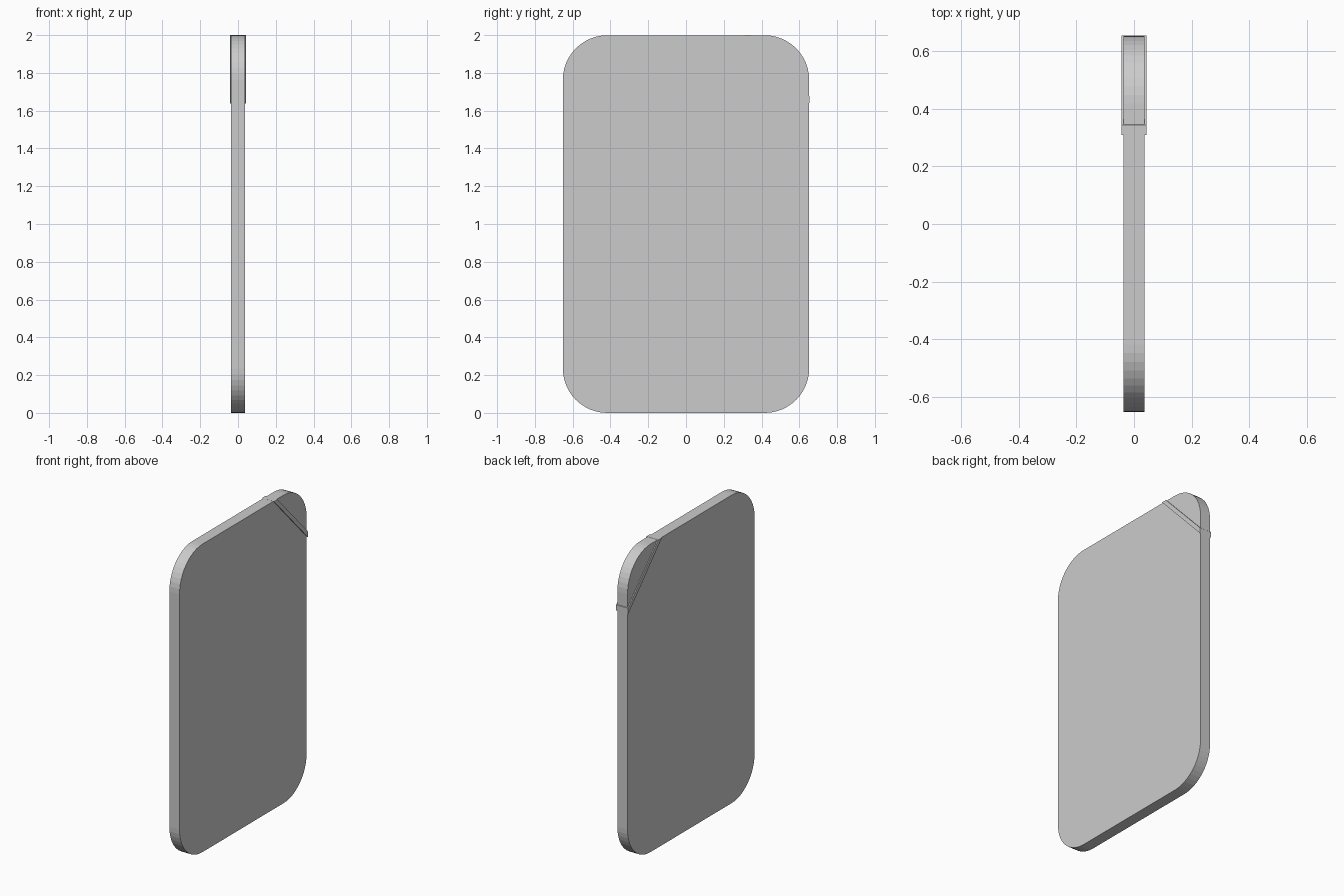
import bpy, bmesh, math

if "Cube" in bpy.data.objects:
    bpy.data.objects.remove(bpy.data.objects["Cube"])

HALF_W, HEIGHT, RADIUS = 0.652, 1.999, 0.235


def extrude_yz(name, points, half_x):
    """Closed prism from a (y, z) profile, symmetric about x = 0."""
    bm = bmesh.new()
    face = bm.faces.new([bm.verts.new((-half_x, y, z)) for y, z in points])
    out = bmesh.ops.extrude_face_region(bm, geom=[face])
    verts = [g for g in out["geom"] if isinstance(g, bmesh.types.BMVert)]
    bmesh.ops.translate(bm, verts=verts, vec=(2 * half_x, 0, 0))
    bmesh.ops.recalc_face_normals(bm, faces=bm.faces)
    mesh = bpy.data.meshes.new(name)
    bm.to_mesh(mesh)
    bm.free()
    obj = bpy.data.objects.new(name, mesh)
    bpy.context.collection.objects.link(obj)
    return obj


# Rounded slab outline
outline = []
segments = 12
corners = [(1, 1), (-1, 1), (-1, -1), (1, -1)]
for i, (sy, sz) in enumerate(corners):
    cy = sy * (HALF_W - RADIUS)
    cz = HEIGHT / 2 + sz * (HEIGHT / 2 - RADIUS)
    for k in range(segments + 1):
        a = math.pi / 2 * (i + k / segments)
        outline.append((cy + RADIUS * math.cos(a), cz + RADIUS * math.sin(a)))
extrude_yz("slab", outline, 0.0365)

# Raised diagonal band wrapped round one top corner
edge_y, top_z = HALF_W + 0.002, HEIGHT + 0.001
band = [(0.308, top_z), (edge_y, 1.638), (edge_y, 1.675), (0.343, top_z)]
extrude_yz("corner_band", band, 0.043)
